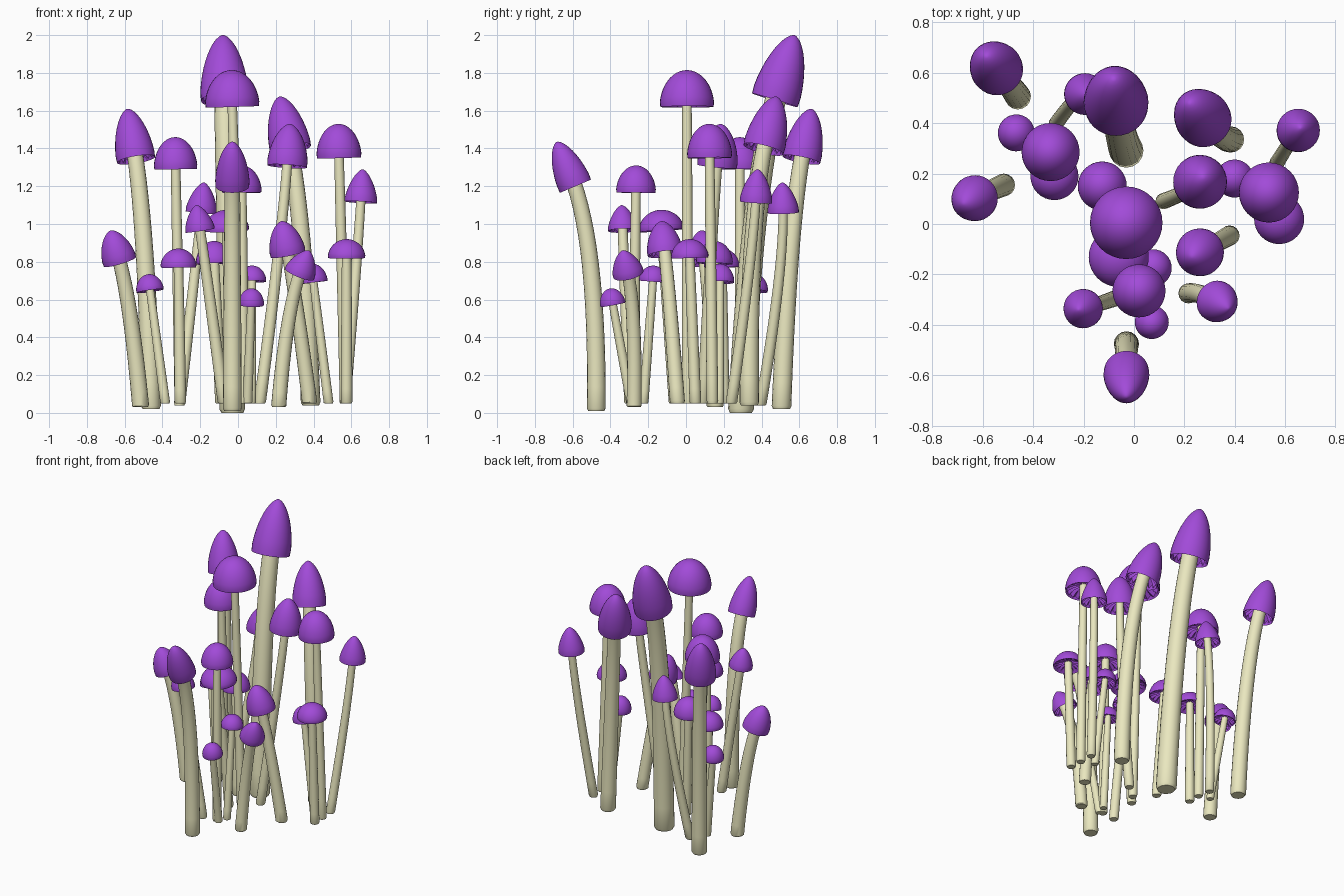
import bpy, bmesh, math
from mathutils import Vector

if "Cube" in bpy.data.objects:
    bpy.data.objects.remove(bpy.data.objects["Cube"])

def material(name, col):
    m = bpy.data.materials.new(name)
    m.diffuse_color = col
    m.use_nodes = True
    m.node_tree.nodes["Principled BSDF"].inputs["Base Color"].default_value = m.diffuse_color
    return m

PURPLE = material("cap_purple", (0.36, 0.07, 0.69, 1))
CREAM = material("stem_cream", (0.82, 0.80, 0.52, 1))
SEG = 32

def lathe_along(name, rings, mat, start_cap=False):
    """Skin rings of (centre, axis, radius function of index); radius 0 makes a pole."""
    bm = bmesh.new()
    prev = None
    for centre, axis, ring in rings:
        q = Vector((0, 0, 1)).rotation_difference(axis)
        n = len(ring)
        cur = []
        for i, (r, h) in enumerate(ring):
            a = 2 * math.pi * i / n
            cur.append(bm.verts.new(centre + q @ Vector((r * math.cos(a), r * math.sin(a), h))))
        if prev is None and start_cap:
            bm.faces.new(cur[::-1])
        if prev:
            for i in range(len(prev)):
                j = (i + 1) % len(prev)
                if len(cur) == 1:
                    bm.faces.new((prev[i], prev[j], cur[0]))
                else:
                    bm.faces.new((prev[i], prev[j], cur[j], cur[i]))
        prev = cur
    bmesh.ops.recalc_face_normals(bm, faces=bm.faces)
    me = bpy.data.meshes.new(name)
    bm.to_mesh(me)
    bm.free()
    me.materials.append(mat)
    ob = bpy.data.objects.new(name, me)
    bpy.context.collection.objects.link(ob)
    bpy.ops.object.select_all(action='DESELECT')
    ob.select_set(True)
    bpy.context.view_layer.objects.active = ob
    bpy.ops.object.shade_smooth_by_angle(angle=math.radians(35))

def mushroom(n, base, rim, tip, cap_r, stem_r, a, b):
    axis = tip - rim
    h = axis.length
    axis.normalize()
    # stem: quadratic curve that bends into the cap axis
    end = rim + axis * h * 0.3
    ctrl = end - axis * 0.3 * (end - base).length
    rings = [(base, Vector((0, 0, 1)), [(stem_r * 0.85, 0)] * 16)]
    steps = 14
    for i in range(steps + 1):
        t = max(i / steps, 0.008)
        p = base * (1 - t) ** 2 + ctrl * 2 * t * (1 - t) + end * t * t
        d = ((ctrl - base) * (1 - t) + (end - ctrl) * t).normalized()
        rings.append((p, d, [(stem_r * (1 - 0.2 * t), 0)] * 16))
    lathe_along(f"stem_{n}", rings, CREAM, True)
    # cap: gilled hollow underside, rim, then outer dome
    rings = []
    for f, lift in ((0.2, 0.26), (0.55, 0.2), (0.9, 0.06)):
        ring = [(cap_r * f, h * (lift + (0.07 if i % 2 else -0.03))) for i in range(SEG)]
        rings.append((rim, axis, ring))
    rings.append((rim, axis, [(cap_r * 0.97, 0)] * SEG))
    for k in range(1, 12):
        t = math.sin(k / 12 * math.pi / 2)
        r = cap_r * (1 - t ** a) ** b
        rings.append((rim, axis, [(r, h * t)] * SEG))
    rings.append((rim, axis, [(0, h)]))
    lathe_along(f"cap_{n}", rings, PURPLE)

# tall caps: base xyz, rim centre xyz, tip xyz, cap radius, stem radius
tall = [
    (-.03, .29, 0, -.07, .47, 1.655, -.08, .575, 2.0, .13, .068),
    (-.03, -.475, .01, -.03, -.585, 1.2, -.03, -.685, 1.435, .092, .05),
    (-.46, .505, .02, -.54, .61, 1.34, -.585, .665, 1.61, .105, .052),
    (.385, .335, .04, .28, .41, 1.395, .22, .48, 1.675, .112, .052),
    (.115, .09, .05, .26, .165, 1.305, .275, .185, 1.53, .108, .032),
    (.565, .24, .05, .65, .37, 1.115, .66, .38, 1.29, .088, .03),
    (-.31, .395, .04, -.195, .515, 1.06, -.18, .51, 1.22, .085, .03),
    (-.515, .155, .03, -.625, .105, .80, -.675, .08, .965, .092, .045),
    (.38, -.045, .05, .265, -.11, .84, .23, -.13, 1.015, .096, .04),
    (-.075, -.295, .05, -.20, -.335, .965, -.22, -.34, 1.1, .08, .032),
    (.215, -.275, .03, .325, -.305, .735, .375, -.335, .86, .085, .04),
]
# domed caps: base xy, rim centre xyz, height, cap radius
domed = [
    (.02, .01, -.03, .005, 1.62, .195, .145),
    (.57, .14, .535, .125, 1.35, .18, .12),
    (-.305, .29, -.33, .285, 1.29, .17, .116),
    (.03, -.28, .02, -.265, 1.165, .145, .106),
    (-.03, -.06, -.06, -.13, .965, .11, .12),
    (-.09, .12, -.125, .15, .79, .12, .098),
    (-.305, .20, -.315, .19, .77, .10, .096),
    (.575, .05, .575, .02, .82, .10, .1),
    (-.385, .31, -.465, .36, .645, .09, .074),
    (.48, .175, .40, .18, .69, .10, .076),
    (.07, -.225, .075, -.175, .695, .085, .075),
    (.05, -.29, .07, -.387, .572, .088, .068),
]
for i, d in enumerate(tall):
    # small tall caps come to a blunter point
    a, b = (1.9, .6) if d[9] > .0915 else (1.5, .65)
    mushroom(i + 1, Vector(d[:3]), Vector(d[3:6]), Vector(d[6:9]), d[9], d[10], a, b)
for i, (bx, by, x, y, z, h, r) in enumerate(domed):
    base, rim = Vector((bx, by, .05)), Vector((x, y, z))
    lean = (rim - base) * Vector((1, 1, 1)).length / 1.732
    axis = Vector((lean.x, lean.y, lean.z)).normalized()
    mushroom(len(tall) + i + 1, base, rim, rim + axis * h, r, .031 if r > .095 else .026, 2, .5)
